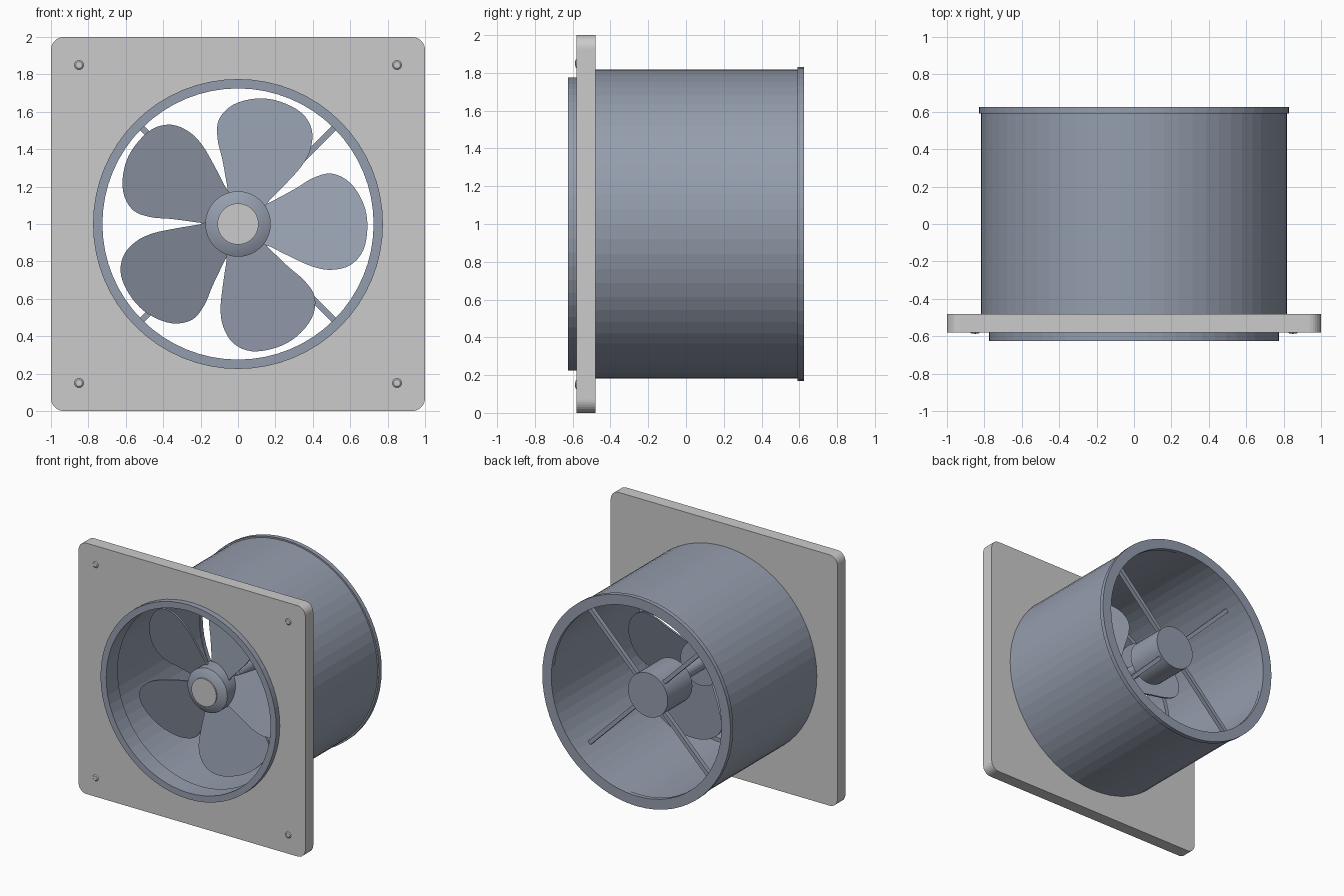
import bpy, bmesh, math
from mathutils import Matrix, Vector

if "Cube" in bpy.data.objects:
    bpy.data.objects.remove(bpy.data.objects["Cube"])

CZ = 1.0      # height of the fan axis
SEG = 64

steel = bpy.data.materials.new("blue_grey_steel")
steel.diffuse_color = (0.30, 0.34, 0.42, 1)
steel.use_nodes = True
steel.node_tree.nodes["Principled BSDF"].inputs["Base Color"].default_value = steel.diffuse_color


def finish(name, bm, mat=None, smooth=False):
    bmesh.ops.recalc_face_normals(bm, faces=bm.faces[:])
    me = bpy.data.meshes.new(name)
    bm.to_mesh(me)
    bm.free()
    ob = bpy.data.objects.new(name, me)
    bpy.context.collection.objects.link(ob)
    if mat:
        me.materials.append(mat)
    if smooth:
        bpy.ops.object.select_all(action='DESELECT')
        bpy.context.view_layer.objects.active = ob
        ob.select_set(True)
        bpy.ops.object.shade_smooth_by_angle(angle=math.radians(35))
    return ob


def lathe(name, profile, mat=None, seg=SEG, smooth=False, centre=(0, CZ)):
    """Revolve a closed (radius, y) profile about a line along y."""
    bm = bmesh.new()
    rings = []
    for i in range(seg):
        a = 2 * math.pi * i / seg
        rings.append([bm.verts.new((centre[0] + r * math.cos(a), y, centre[1] + r * math.sin(a)))
                      for r, y in profile])
    n = len(profile)
    for i in range(seg):
        p, q = rings[i], rings[(i + 1) % seg]
        for j in range(n):
            k = (j + 1) % n
            if profile[j][0] or profile[k][0]:
                bm.faces.new((p[j], p[k], q[k], q[j]))
    bmesh.ops.remove_doubles(bm, verts=bm.verts[:], dist=1e-5)
    return finish(name, bm, mat, smooth)


def slab(loops, y0, y1):
    """Fill flat x-z outlines (later ones are holes) and extrude along y."""
    bm = bmesh.new()
    edges = []
    for pts in loops:
        vs = [bm.verts.new((x, y0, z)) for x, z in pts]
        edges += [bm.edges.new((vs[i - 1], vs[i])) for i in range(len(vs))]
    bmesh.ops.triangle_fill(bm, edges=edges, use_beauty=True, use_dissolve=False, normal=(0, -1, 0))
    ext = bmesh.ops.extrude_face_region(bm, geom=bm.faces[:], use_keep_orig=True)
    new = [g for g in ext["geom"] if isinstance(g, bmesh.types.BMVert)]
    bmesh.ops.translate(bm, verts=new, vec=(0, y1 - y0, 0))
    return bm


def arc(cx, cz, r, a0, a1, n):
    return [(cx + r * math.cos(math.radians(a0 + (a1 - a0) * i / n)),
             cz + r * math.sin(math.radians(a0 + (a1 - a0) * i / n))) for i in range(n + 1)]


def smooth_loop(points, steps=4):
    """Closed Catmull-Rom curve through the points."""
    P = [Vector(p) for p in points]
    out = []
    for i in range(len(P)):
        a, b, c, d = (P[(i + k) % len(P)] for k in (-1, 0, 1, 2))
        for s in range(steps):
            t = s / steps
            v = 0.5 * (2 * b + (c - a) * t + (2 * a - 5 * b + 4 * c - d) * t ** 2
                       + (3 * b - a - 3 * c + d) * t ** 3)
            out.append((v.x, v.y))
    return out


# Mounting plate with rounded corners and round opening
R = 0.07
outline = []
for cx, cz, a in ((1 - R, 2 - R, 0), (R - 1, 2 - R, 90), (R - 1, R, 180), (1 - R, R, 270)):
    outline += arc(cx, cz, R, a, a + 90, 8)
hole = arc(0, CZ, 0.75, 0, 360, SEG)[:-1]
finish("mounting_plate", slab([outline, hole], -0.58, -0.48))

# Front ring, duct with rear lip
lathe("front_ring", [(0.725, -0.625), (0.775, -0.625), (0.775, -0.57),
                     (0.765, -0.57), (0.765, -0.48), (0.725, -0.48)], steel)
lathe("duct", [(0.755, -0.485), (0.818, -0.485), (0.818, 0.59), (0.83, 0.59),
               (0.83, 0.625), (0.75, 0.625), (0.75, 0.59), (0.755, 0.59)], steel)

# Hub, cap, shaft and motor
lathe("hub", [(0, -0.42), (0.11, -0.42), (0.175, -0.385), (0.175, -0.18), (0, -0.18)],
      steel, 48, True)
lathe("hub_cap", [(0, -0.43), (0.11, -0.43), (0.11, -0.41), (0, -0.41)], None, 48, True)
lathe("shaft", [(0, -0.19), (0.05, -0.19), (0.05, 0.2), (0, 0.2)], steel, 24, True)
lathe("motor", [(0, 0.17), (0.175, 0.17), (0.175, 0.48), (0, 0.48)], steel, 48, True)

# Five pitched blades
blade = [(0.10, 0.075), (0.17, 0.115), (0.30, 0.185), (0.40, 0.245), (0.50, 0.27),
         (0.60, 0.22), (0.67, 0.11), (0.692, -0.01), (0.67, -0.14), (0.60, -0.22),
         (0.50, -0.245), (0.40, -0.228), (0.28, -0.175), (0.17, -0.12), (0.10, -0.085)]
for i in range(5):
    bm = slab([smooth_loop(blade)], -0.008, 0.008)
    for v in bm.verts:
        v.co.y += -0.28 + 0.32 * v.co.z
    bm.transform(Matrix.Translation((0, 0, CZ)) @ Matrix.Rotation(math.radians(-72 * i), 4, 'Y'))
    finish(f"blade_{i + 1}", bm, steel, True)

# Four diagonal motor struts
for i in range(4):
    bm = bmesh.new()
    bmesh.ops.create_cube(bm, size=1, matrix=Matrix.Translation((0, 0, CZ))
                          @ Matrix.Rotation(math.radians(45 + 90 * i), 4, 'Y')
                          @ Matrix.Translation((0.455, 0.44, 0))
                          @ Matrix.Diagonal((0.62, 0.035, 0.032, 1)))
    finish(f"strut_{i + 1}", bm, steel)

# Corner screws
for sx in (-0.85, 0.85):
    for sz in (0.15, 1.85):
        lathe("corner_screw", [(0, -0.587), (0.018, -0.586), (0.025, -0.58), (0.025, -0.57), (0, -0.57)],
              None, 16, True, (sx, sz))
